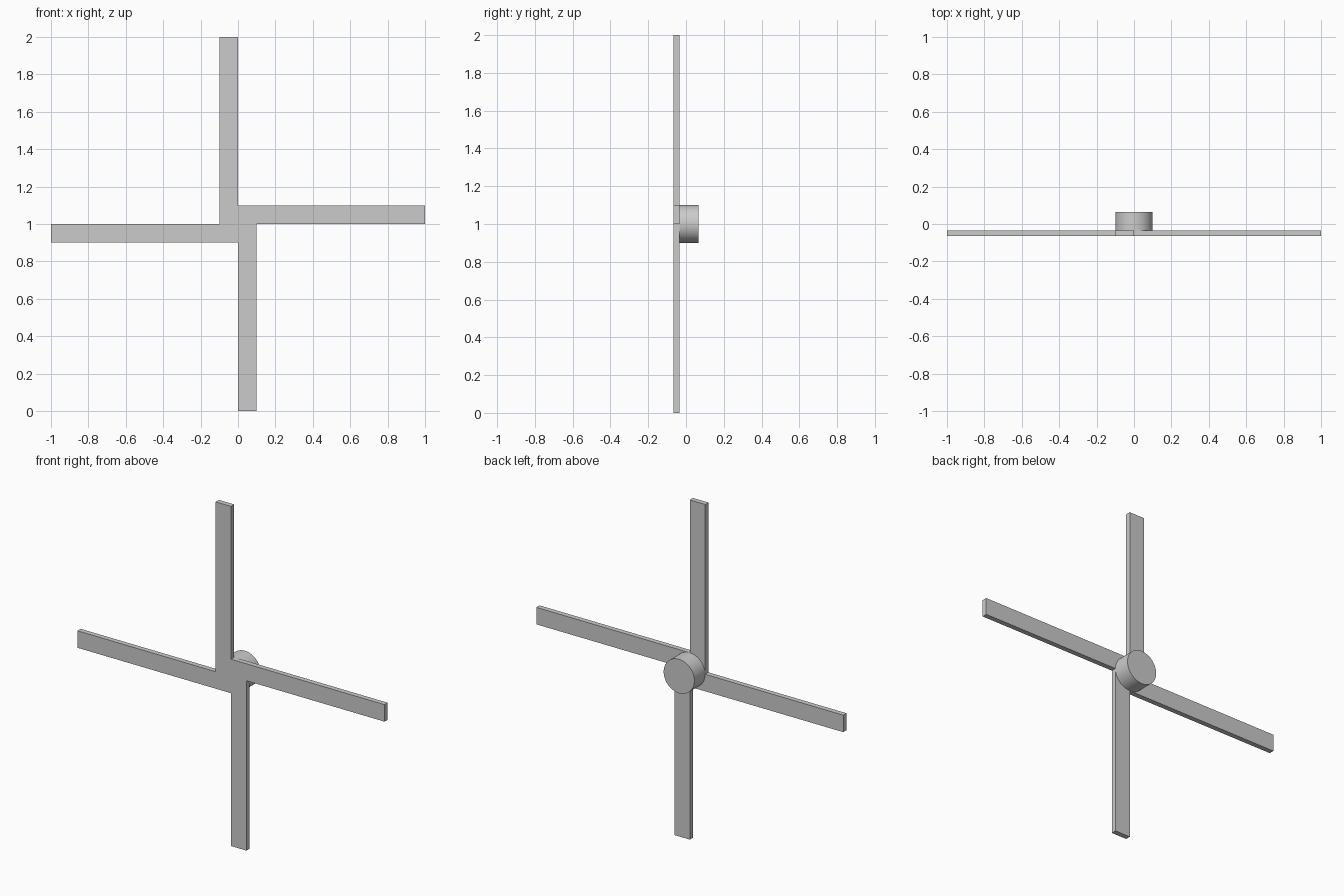
import bpy
import math
from mathutils import Matrix, Vector

if "Cube" in bpy.data.objects:
    bpy.data.objects.remove(bpy.data.objects["Cube"])

CENTER = Vector((0, 0, 1))
LENGTH, WIDTH, THICK = 1.0, 0.1, 0.03
FRONT, JOINT, BACK = -0.065, -0.035, 0.065

# Four offset blades, each a quarter turn from the last (pinwheel layout)
for i, name in enumerate(("top", "right", "bottom", "left")):
    bpy.ops.mesh.primitive_cube_add(size=1)
    blade = bpy.context.object
    blade.name = f"{name}_blade"
    blade.data.transform(
        Matrix.Translation((-WIDTH / 2, FRONT + THICK / 2, LENGTH / 2))
        @ Matrix.Diagonal((WIDTH, THICK, LENGTH, 1)))
    blade.data.transform(Matrix.Rotation(i * math.pi / 2, 4, 'Y'))
    blade.location = CENTER

# Round hub behind the blades
bpy.ops.mesh.primitive_cylinder_add(
    vertices=64, radius=0.1, depth=BACK - JOINT,
    location=(0, (BACK + JOINT) / 2, CENTER.z), rotation=(math.pi / 2, 0, 0))
hub = bpy.context.object
hub.name = "hub"
bpy.ops.object.shade_smooth_by_angle(angle=math.radians(30))
